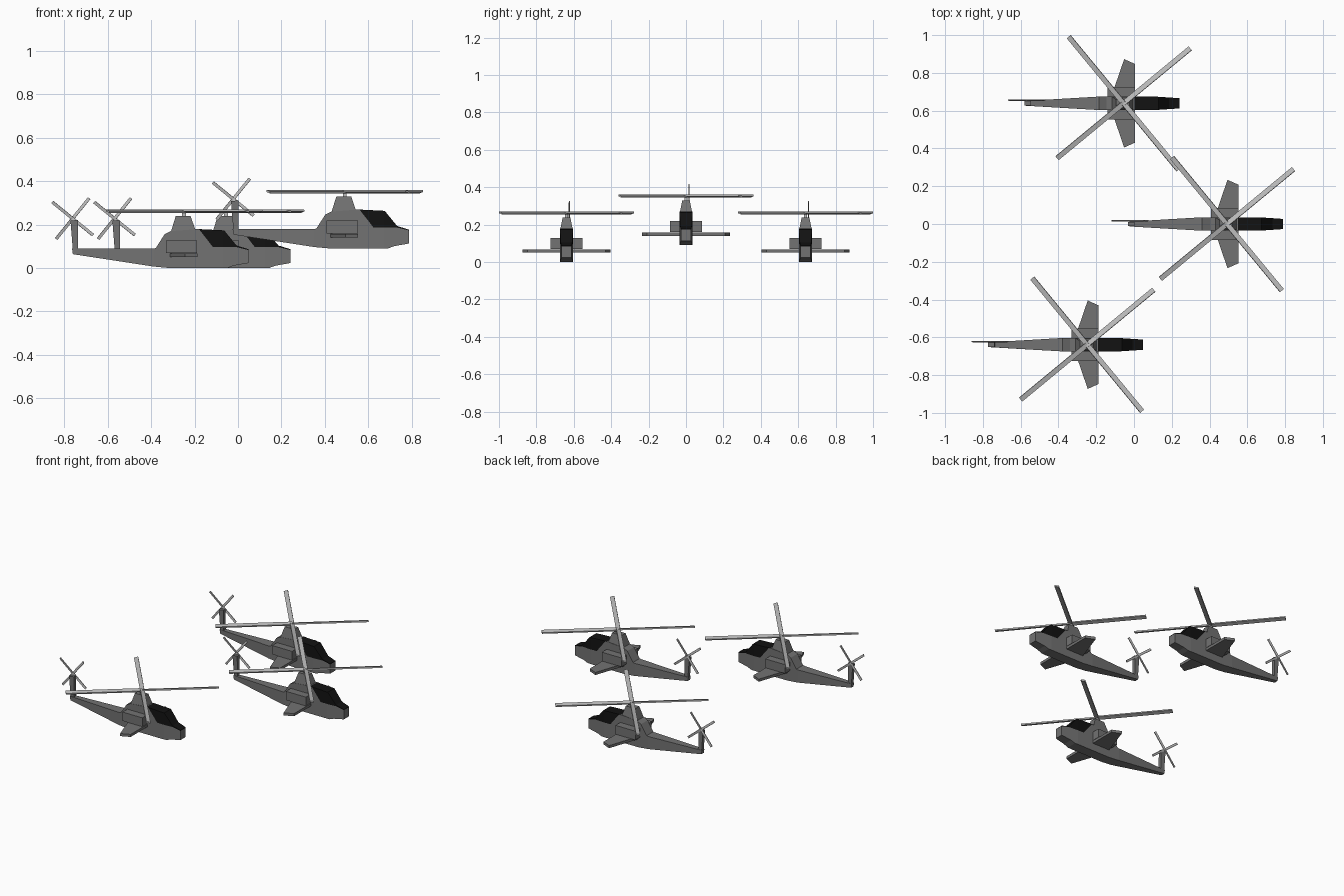
import bpy, bmesh, math
from mathutils import Matrix, Vector

if "Cube" in bpy.data.objects:
    bpy.data.objects.remove(bpy.data.objects["Cube"])


def material(name, v):
    m = bpy.data.materials.new(name)
    m.diffuse_color = (v, v, v, 1)
    m.use_nodes = True
    m.node_tree.nodes["Principled BSDF"].inputs["Base Color"].default_value = m.diffuse_color
    return m


HULL = material("hull_grey", 0.17)
GLASS = material("canopy_black", 0.006)
BLADE = material("blade_light_grey", 0.50)


def finish(name, bm, mat):
    bmesh.ops.recalc_face_normals(bm, faces=bm.faces)
    me = bpy.data.meshes.new(name)
    bm.to_mesh(me)
    bm.free()
    me.materials.append(mat)
    ob = bpy.data.objects.new(name, me)
    bpy.context.collection.objects.link(ob)
    return ob


def lerp(a, b, t):
    return a + (b - a) * min(max(t, 0), 1)


def half_width(x, z):
    """Half width of the fuselage: slim tail, full cabin, narrower nose."""
    if x < 0.35:
        return lerp(0.013, 0.035, (x + 0.02) / 0.37)
    return lerp(0.035, 0.027, (x - 0.67) / 0.118)


def slab(name, outline, width, mat):
    """Side outline (x, z) spread to both sides by a width rule."""
    bm = bmesh.new()
    sides = [[bm.verts.new((x, s * width(x, z), z)) for x, z in outline] for s in (-1, 1)]
    n = len(outline)
    bm.faces.new(sides[0])
    bm.faces.new(sides[1][::-1])
    for i in range(n):
        j = (i + 1) % n
        bm.faces.new((sides[0][i], sides[0][j], sides[1][j], sides[1][i]))
    return finish(name, bm, mat)


def box(name, lo, hi, mat):
    bm = bmesh.new()
    bmesh.ops.create_cube(bm, size=1)
    for v in bm.verts:
        v.co = Vector([lerp(lo[i], hi[i], v.co[i] + 0.5) for i in range(3)])
    return finish(name, bm, mat)


def rotor(name, centre, radius, chord, thick, pitch, turn, tilt, mat):
    """Four pitched blades around a hub; tilt stands the disc upright."""
    bm = bmesh.new()
    for k in range(4):
        m = (Matrix.Translation(centre) @ Matrix.Rotation(tilt, 4, 'X')
             @ Matrix.Rotation(turn + k * math.pi / 2, 4, 'Z')
             @ Matrix.Rotation(pitch, 4, 'X')
             @ Matrix.Translation((radius / 2, 0, 0))
             @ Matrix.Diagonal((radius, chord, thick, 1)))
        bmesh.ops.create_cube(bm, size=1, matrix=m)
    return finish(name, bm, mat)


def wing(name, s):
    """Swept stub wing, s is the side."""
    plan = [(0.425, 0.03), (0.553, 0.03), (0.553, 0.208), (0.495, 0.234)]
    bm = bmesh.new()
    low, top = [[bm.verts.new((x, s * y, z)) for x, y in plan] for z in (0.140, 0.157)]
    bm.faces.new(low)
    bm.faces.new(top[::-1])
    for i in range(4):
        j = (i + 1) % 4
        bm.faces.new((low[i], low[j], top[j], top[i]))
    return finish(name, bm, HULL)


def build():
    parts = []
    # tail boom and fin
    parts.append(slab("tail_boom", [(-0.021, 0.154), (0.35, 0.097), (0.35, 0.18), (0.0, 0.18),
                                    (-0.025, 0.18)], half_width, HULL))
    parts.append(slab("tail_fin", [(-0.021, 0.17), (0.003, 0.17), (0.002, 0.312), (-0.032, 0.308)],
                      lambda x, z: 0.011, HULL))
    # cabin under the canopy, then the tapering nose
    parts.append(slab("cabin", [(0.35, 0.097), (0.425, 0.09), (0.67, 0.09), (0.67, 0.186),
                                (0.624, 0.187), (0.602, 0.216), (0.56, 0.269), (0.545, 0.269),
                                (0.43, 0.26), (0.402, 0.246), (0.361, 0.182), (0.35, 0.18)],
                      half_width, HULL))
    parts.append(slab("nose", [(0.67, 0.09), (0.69, 0.09), (0.72, 0.101), (0.788, 0.113),
                               (0.788, 0.173), (0.735, 0.186), (0.67, 0.186)], half_width, HULL))
    # canopy runs down to a thin cover on the nose
    parts.append(slab("canopy", [(0.624, 0.187), (0.67, 0.186), (0.67, 0.264), (0.55, 0.270),
                                 (0.56, 0.268), (0.602, 0.216)], half_width, GLASS))
    parts.append(slab("windscreen", [(0.67, 0.186), (0.735, 0.186), (0.788, 0.173), (0.788, 0.177),
                                     (0.733, 0.194), (0.676, 0.264), (0.67, 0.264)],
                      half_width, GLASS))
    # rotor pylon, narrowing upward
    parts.append(slab("rotor_pylon", [(0.43, 0.255), (0.453, 0.329), (0.522, 0.329), (0.547, 0.255)],
                      lambda x, z: lerp(0.035, 0.02, (z - 0.26) / 0.07), HULL))
    # engines and stub wings on both sides
    parts.append(box("engine_pods", (0.408, -0.085, 0.16), (0.552, 0.085, 0.218), HULL))
    for s, side in ((-1, "right"), (1, "left")):
        parts.append(wing(side + "_stub_wing", s))
    # main rotor on its mast, tail rotor beside the fin
    parts.append(box("rotor_mast", (0.483, -0.009, 0.32), (0.501, 0.009, 0.354), BLADE))
    parts.append(rotor("main_rotor", (0.492, 0, 0.352), 0.457, 0.026, 0.009,
                       math.radians(-15), math.radians(39.5), 0, BLADE))
    parts.append(rotor("tail_rotor", (-0.022, 0.016, 0.318), 0.121, 0.014, 0.005,
                       math.radians(-12), math.radians(51), math.pi / 2, BLADE))
    return parts


# leader in front and above, two wingmen behind
lead = build()
for label, offset in (("right_wingman", (-0.74, -0.639, -0.09)), ("left_wingman", (-0.547, 0.639, -0.09))):
    for ob in lead:
        twin = bpy.data.objects.new(label + "_" + ob.name, ob.data)
        twin.location = offset
        bpy.context.collection.objects.link(twin)
